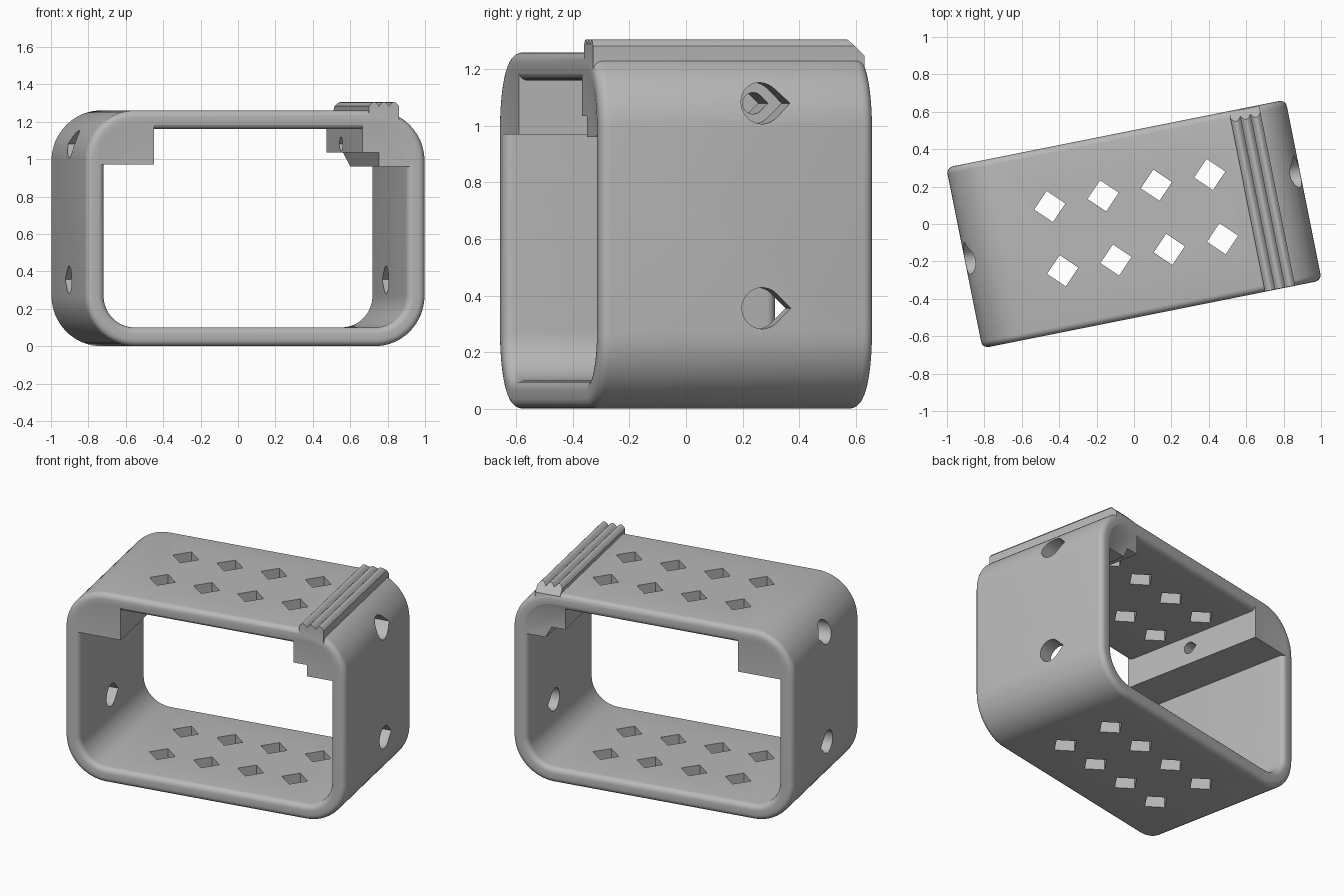
import bpy, bmesh
from math import sin, cos, pi, radians
from mathutils import Matrix

old = bpy.data.objects.get("Cube")
if old:
    bpy.data.objects.remove(old, do_unlink=True)

grey = bpy.data.materials.new("matte grey")
grey.use_nodes = True
COLOR = (0.48, 0.48, 0.48, 1)
grey.diffuse_color = COLOR
grey.node_tree.nodes["Principled BSDF"].inputs["Base Color"].default_value = COLOR

W, D, H = 0.925, 0.4925, 1.26      # half width, half depth, height
WALL, RADIUS, ROUND = 0.1, 0.27, 0.035


def finish(name, bm):
    bmesh.ops.recalc_face_normals(bm, faces=bm.faces[:])
    mesh = bpy.data.meshes.new(name)
    bm.to_mesh(mesh)
    bm.free()
    mesh.materials.append(grey)
    ob = bpy.data.objects.new(name, mesh)
    bpy.context.collection.objects.link(ob)
    return ob


def rounded_rect(x0, x1, y0, y1, r, n):
    corners = [(x1 - r, y1 - r), (x0 + r, y1 - r), (x0 + r, y0 + r), (x1 - r, y0 + r)]
    return [(cx + r * cos((k + i / n) * pi / 2), cy + r * sin((k + i / n) * pi / 2))
            for k, (cx, cy) in enumerate(corners) for i in range(n + 1)]


def prism(name, points, axis, a, b):
    """Extrude a 2D outline from a to b along the x, y or z axis."""
    place = {"x": lambda p, q, t: (t, p, q),
             "y": lambda p, q, t: (p, t, q),
             "z": lambda p, q, t: (p, q, t)}[axis]
    bm = bmesh.new()
    ends = [[bm.verts.new(place(p, q, t)) for p, q in points] for t in (a, b)]
    for ring in ends:
        bm.faces.new(ring)
    for i in range(len(points)):
        j = (i + 1) % len(points)
        bm.faces.new((ends[0][i], ends[0][j], ends[1][j], ends[1][i]))
    return finish(name, bm)


def combine(target, tool, operation):
    mod = target.modifiers.new(operation, "BOOLEAN")
    mod.operation, mod.solver, mod.object = operation, "EXACT", tool
    bpy.context.view_layer.objects.active = target
    bpy.ops.object.modifier_apply(modifier=mod.name)
    bpy.data.objects.remove(tool, do_unlink=True)


def teardrop(v, z, r):
    arc = [radians(45 + 270 * i / 28) for i in range(29)]
    return [(v + r * 2 ** 0.5, z)] + [(v + r * cos(t), z + r * sin(t)) for t in arc]


# Frame: rounded wall section swept around a rounded rectangle
bm = bmesh.new()
rings = [[bm.verts.new((x, v, z)) for x, z in
          rounded_rect(-W + o, W - o, o, H - o, RADIUS - o, 16)]
         for o, v in rounded_rect(0, WALL, -D, D, ROUND, 5)]
for a, b in zip(rings, rings[1:] + rings[:1]):
    for i in range(len(a)):
        j = (i + 1) % len(a)
        bm.faces.new((a[i], a[j], b[j], b[i]))
frame = finish("frame", bm)

# Beam filling the upper corner on one side
beam = prism("corner_beam", [(-0.87, 0.97), (-0.557, 0.97), (-0.557, 1.21),
                             (-0.65, 1.21), (-0.806, 1.146), (-0.87, 0.99)],
             "y", -0.491, 0.491)
combine(frame, beam, "UNION")

# Stepped rail with three rounded ridges on top
u0, u1, bumps, steps = 0.616, 0.78, 3, 8
ridge = [(u1 + (u0 - u1) * (k + i / steps) / bumps, 1.283 + 0.022 * sin(pi * i / steps))
         for k in range(bumps) for i in range(steps)] + [(u0, 1.283)]
outline = [(0.58, 1.035), (0.67, 1.035), (0.67, 0.96), (0.84, 0.96), (0.87, 1.0),
           (0.84, 1.1), (u1, 1.2)] + ridge + [(u0, 1.2), (0.58, 1.2)]
rail = prism("ridged_rail", outline, "y", -0.491, 0.488)
for v in rail.data.vertices:
    if v.co.y > 0 and v.co.z < 1 and v.co.x < 0.7:
        v.co.x += 0.04
# Sloping cut at the rear of the ridges
combine(rail, prism("rear_chamfer", [(0.425, 1.311), (0.6, 1.136), (0.6, 1.4), (0.425, 1.4)],
                    "x", 0.5, 0.9), "DIFFERENCE")
combine(frame, rail, "UNION")

# Teardrop holes through both side walls; the upper ones narrow inside
for side, v in ((1, 0.09), (-1, -0.02)):
    for z, depth in ((0.355, 0.7), (1.08, 0.76)):
        lo, hi = sorted((side * depth, side))
        combine(frame, prism("side_hole", teardrop(v, z, 0.073), "x", lo, hi), "DIFFERENCE")
    lo, hi = sorted((side * 0.45, side * 0.8))
    combine(frame, prism("inner_hole", teardrop(v, 1.08, 0.038), "x", lo, hi), "DIFFERENCE")

# Diamond holes through floor and roof
for col in range(4):
    for v in (-0.17, 0.18):
        u, d = -0.423 + 0.2906 * col, 0.085
        diamond = [(u + d, v), (u, v + d), (u - d, v), (u, v - d)]
        combine(frame, prism("diamond_hole", diamond, "z", -0.1, 1.4), "DIFFERENCE")

# Turn the body and shade it
frame.data.transform(Matrix.Rotation(radians(11.3), 4, "Z"))
bpy.ops.object.select_all(action="DESELECT")
frame.select_set(True)
bpy.context.view_layer.objects.active = frame
bpy.ops.object.shade_smooth_by_angle(angle=radians(30))
